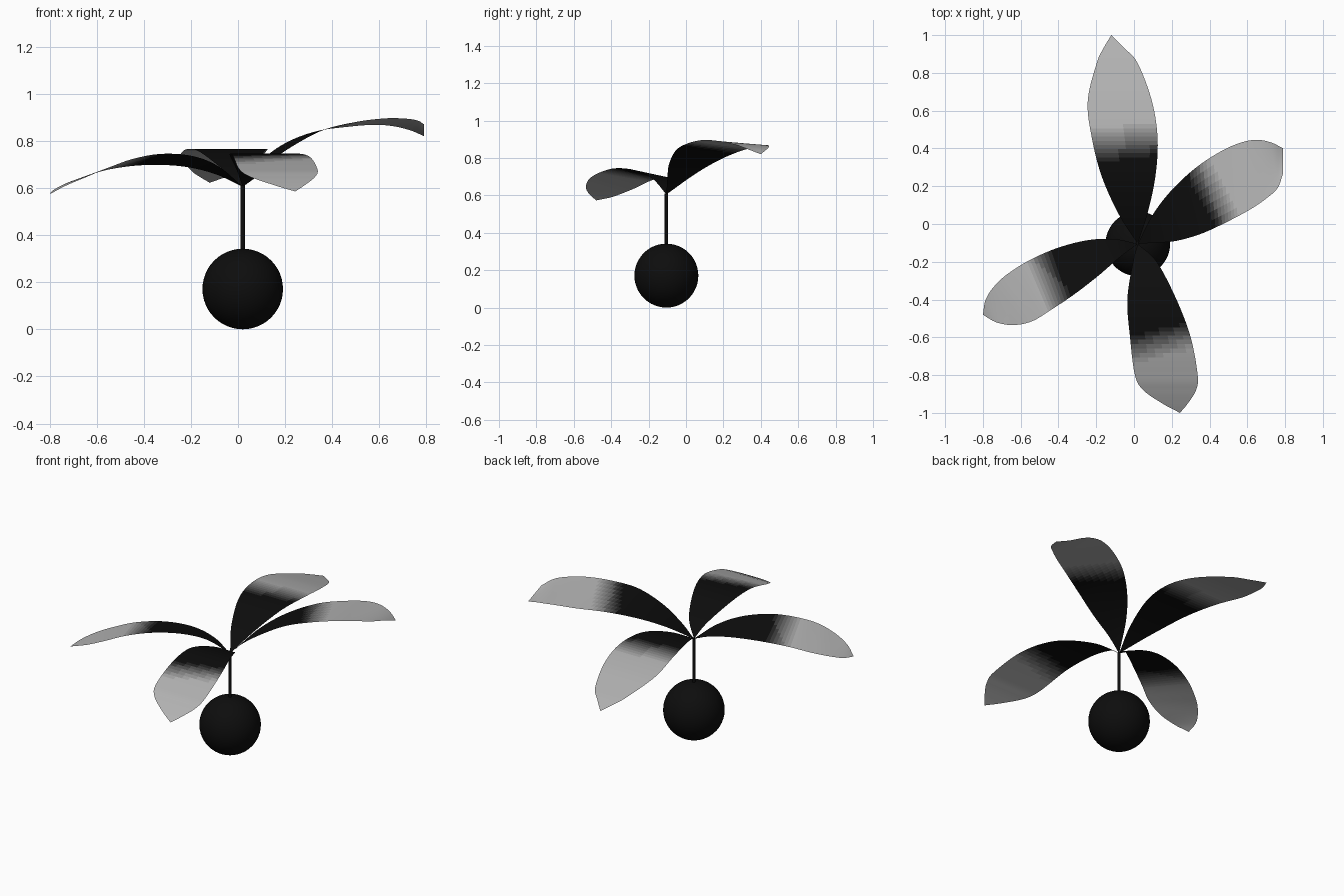
import bpy, bmesh
from mathutils import Vector

if "Cube" in bpy.data.objects:
    bpy.data.objects.remove(bpy.data.objects["Cube"])

ROWS, COLS, LEVELS = 64, 8, 10
CX, CY = 0.02, -0.105
BASE = (CX, CY, 0.605)


def grey(name, v):
    m = bpy.data.materials.new(name)
    m.diffuse_color = (v, v, v, 1)
    m.use_nodes = True
    m.node_tree.nodes["Principled BSDF"].inputs["Base Color"].default_value = m.diffuse_color
    return m


# black at the root fading to grey at the tip
shades = [grey(f"shade_{i}", 0.004 + 0.45 * (i / (LEVELS - 1)) ** 1.6) for i in range(LEVELS)]


def spline(pts, t):
    """Catmull-Rom curve through pts, t in 0..1"""
    n = len(pts) - 1
    i = min(int(t * n), n - 1)
    u = t * n - i
    p1, p2 = pts[i], pts[i + 1]
    p0 = pts[i - 1] if i > 0 else 2 * p1 - p2
    p3 = pts[i + 2] if i + 2 <= n else 2 * p2 - p1
    return 0.5 * (2 * p1 + (p2 - p0) * u + (2 * p0 - 5 * p1 + 4 * p2 - p3) * u * u
                  + (3 * p1 - p0 - 3 * p2 + p3) * u ** 3)


def leaf(name, rows, fade):
    """Sheet ruled between two edge curves; rows hold (edge a, edge b) points"""
    a = [Vector(r[:3]) for r in rows]
    b = [Vector(r[3:]) for r in rows]
    bm = bmesh.new()
    grid = []
    for i in range(ROWS + 1):
        p, q = spline(a, i / ROWS), spline(b, i / ROWS)
        grid.append([bm.verts.new(p.lerp(q, j / COLS)) for j in range(COLS + 1)])
    root, tip = a[0], (a[-1] + b[-1]) / 2
    axis = (tip - root).xy
    for i in range(ROWS):
        for j in range(COLS):
            f = bm.faces.new((grid[i][j], grid[i][j + 1], grid[i + 1][j + 1], grid[i + 1][j]))
            f.smooth = True
            d = (f.calc_center_median() - root).xy.dot(axis) / axis.length_squared
            k = min(max((d - fade) / 0.17, 0), 1)
            f.material_index = round(k * (LEVELS - 1))
    bmesh.ops.remove_doubles(bm, verts=bm.verts, dist=0.0002)
    bmesh.ops.recalc_face_normals(bm, faces=bm.faces)
    if sum(f.normal.z for f in bm.faces) < 0:
        bmesh.ops.reverse_faces(bm, faces=bm.faces)
    me = bpy.data.meshes.new(name)
    bm.to_mesh(me)
    bm.free()
    for m in shades:
        me.materials.append(m)
    bpy.context.collection.objects.link(bpy.data.objects.new(name, me))


def level(rows):
    """Rows (x left, x right, y, z) whose cross lines run level along x"""
    return [(l, y, z, r, y, z) for l, r, y, z in rows]


# back and front leaves
leaf("back_leaf", level([
    (CX, CX, CY, 0.605), (-0.08, 0.07, 0.05, 0.692), (-0.17, 0.113, 0.25, 0.757),
    (-0.222, 0.125, 0.45, 0.763), (-0.245, 0.095, 0.65, 0.73), (-0.198, 0.02, 0.85, 0.673),
    (-0.162, -0.05, 0.93, 0.647), (-0.12, -0.12, 1.0, 0.622)]), 0.40)
leaf("front_leaf", level([
    (CX, CX, CY, 0.605), (-0.005, 0.12, -0.2, 0.675), (-0.035, 0.225, -0.4, 0.74),
    (-0.021, 0.3, -0.6, 0.735), (0.005, 0.337, -0.8, 0.68), (0.05, 0.328, -0.88, 0.648),
    (0.15, 0.285, -0.95, 0.613), (0.243, 0.243, -1.0, 0.585)]), 0.50)

# twisted right and left leaves
leaf("right_leaf", [
    BASE + BASE, (0.1, 0.05, 0.715, 0.1, -0.1, 0.685), (0.2, 0.18, 0.79, 0.22, -0.09, 0.77),
    (0.33, 0.3, 0.84, 0.36, -0.05, 0.845), (0.47, 0.39, 0.86, 0.5, 0.015, 0.88),
    (0.58, 0.435, 0.868, 0.62, 0.08, 0.895), (0.66, 0.445, 0.862, 0.7, 0.135, 0.895),
    (0.73, 0.43, 0.845, 0.76, 0.19, 0.887), (0.79, 0.4, 0.82, 0.79, 0.27, 0.87)], 0.45)
leaf("left_leaf", [
    BASE + BASE, (-0.1, -0.08, 0.66, -0.08, -0.18, 0.69), (-0.24, -0.085, 0.692, -0.19, -0.275, 0.735),
    (-0.4, -0.125, 0.697, -0.32, -0.375, 0.745), (-0.55, -0.19, 0.678, -0.44, -0.455, 0.725),
    (-0.67, -0.265, 0.642, -0.54, -0.515, 0.69), (-0.74, -0.33, 0.615, -0.64, -0.535, 0.648),
    (-0.785, -0.4, 0.59, -0.73, -0.52, 0.61), (-0.8, -0.48, 0.573, -0.8, -0.48, 0.573)], 0.48)

# ball at the bottom
bpy.ops.mesh.primitive_uv_sphere_add(segments=48, ring_count=24, radius=0.171, location=(CX, CY, 0.171))
ball = bpy.context.object
ball.name = "ball"

# thin stem
bpy.ops.mesh.primitive_cylinder_add(vertices=16, radius=0.009, depth=0.28, location=(CX, CY, 0.47))
stem = bpy.context.object
stem.name = "stem"

for ob in (ball, stem):
    ob.data.materials.append(shades[0])
    bpy.ops.object.select_all(action="DESELECT")
    ob.select_set(True)
    bpy.context.view_layer.objects.active = ob
    bpy.ops.object.shade_smooth_by_angle()
